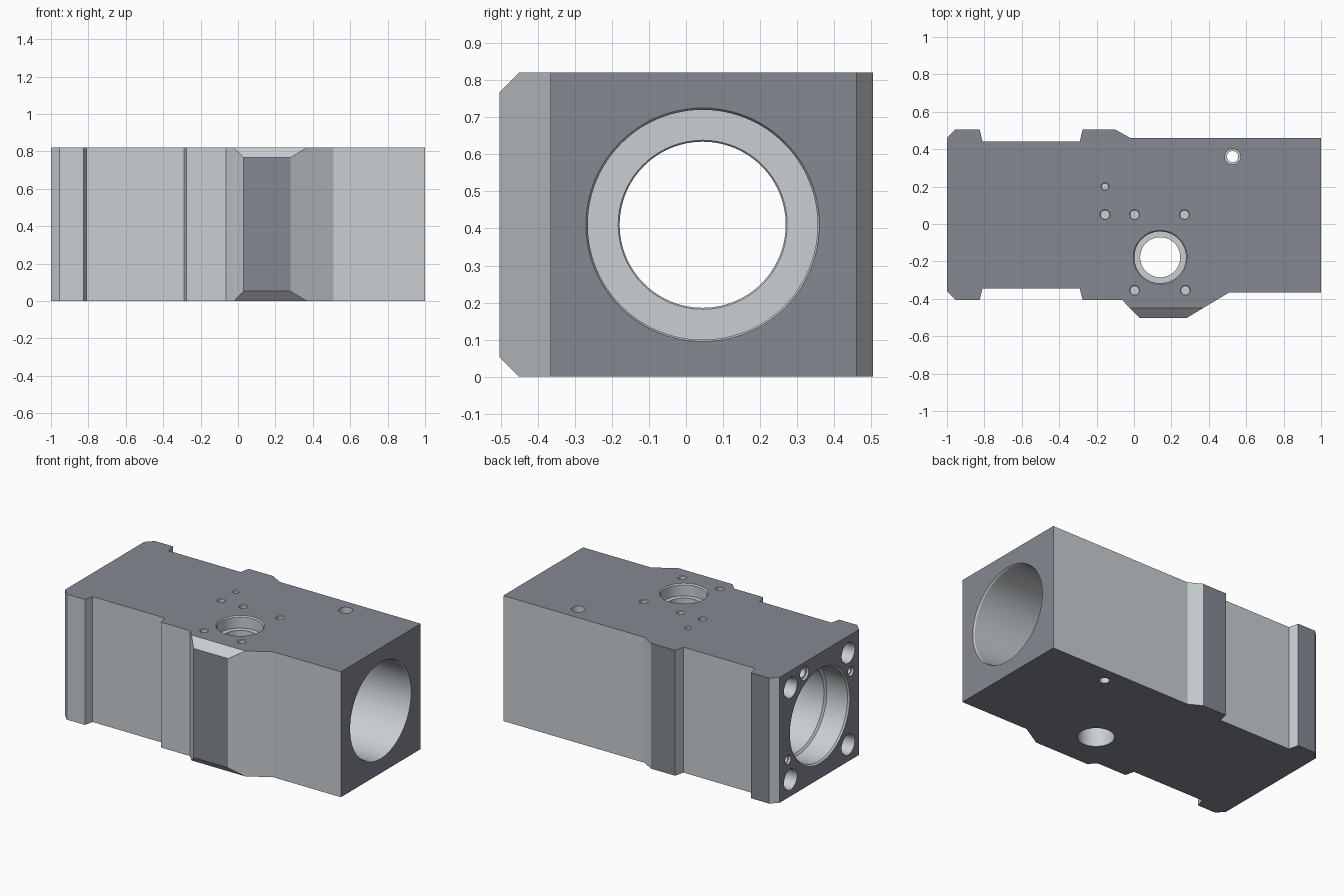
import bpy, bmesh, math
from mathutils import Matrix

if "Cube" in bpy.data.objects:
    bpy.data.objects.remove(bpy.data.objects["Cube"])

H = 0.82          # block height
CY, CZ = 0.045, 0.41   # main bore axis


def material(name, color):
    mat = bpy.data.materials.new(name)
    mat.diffuse_color = (*color, 1)
    mat.use_nodes = True
    mat.node_tree.nodes["Principled BSDF"].inputs["Base Color"].default_value = mat.diffuse_color
    return mat


def lathe(name, profile, loc, axis, seg=64):
    """Closed revolved cutter: profile is (distance along axis, radius)."""
    bm = bmesh.new()
    rings = []
    for d, r in profile:
        rings.append([bm.verts.new((r * math.cos(2 * math.pi * i / seg),
                                    r * math.sin(2 * math.pi * i / seg), d))
                      for i in range(seg)])
    for a, b in zip(rings, rings[1:]):
        for i in range(seg):
            j = (i + 1) % seg
            bm.faces.new((a[i], a[j], b[j], b[i]))
    bm.faces.new(rings[0][::-1])
    bm.faces.new(rings[-1])
    if axis == 'X':
        bm.transform(Matrix.Rotation(math.pi / 2, 4, 'Y'))
    bm.transform(Matrix.Translation(loc))
    bmesh.ops.recalc_face_normals(bm, faces=bm.faces)
    me = bpy.data.meshes.new(name)
    bm.to_mesh(me)
    bm.free()
    me.materials.append(light)
    ob = bpy.data.objects.new(name, me)
    ob.hide_render = True
    bpy.context.collection.objects.link(ob)
    return ob


light = material("light_metal", (.59, .625, .65))
dark = material("dark_metal", (.233, .247, .285))

# Block: plan outline extruded upwards
back = [(-1, .46), (-.955, .505), (-.825, .505), (-.81, .44), (-.29, .44),
        (-.275, .505), (-.1, .505), (-.02, .46), (1, .46)]
front = [(1, -.365), (.51, -.365), (.28, -.503), (.03, -.503), (-.065, -.405),
         (-.275, -.405), (-.29, -.345), (-.81, -.345), (-.825, -.405),
         (-.955, -.405), (-1, -.36)]
bm = bmesh.new()
base = bm.faces.new([bm.verts.new((x, y, 0)) for x, y in back + front])
ext = bmesh.ops.extrude_face_region(bm, geom=[base])
bmesh.ops.translate(bm, vec=(0, 0, H),
                    verts=[v for v in ext['geom'] if isinstance(v, bmesh.types.BMVert)])

# 45 degree chamfers on the top and bottom of the front boss
for z, s in ((H, 1), (0, -1)):
    bmesh.ops.bisect_plane(bm, geom=bm.verts[:] + bm.edges[:] + bm.faces[:],
                           plane_co=(0, -.45, z), plane_no=(0, -1, s),
                           clear_outer=True)
    bmesh.ops.holes_fill(bm, edges=[e for e in bm.edges if e.is_boundary], sides=0)
bmesh.ops.recalc_face_normals(bm, faces=bm.faces)

# Dark ends, top, bottom and outermost pads; light side walls
bm.normal_update()
for f in bm.faces:
    n = f.normal
    pad = abs(n.y) > .99 and abs(f.calc_center_median().y) > .5
    f.material_index = int(abs(n.z) > .99 or abs(n.x) > .99 or pad)
me = bpy.data.meshes.new("valve_block")
bm.to_mesh(me)
bm.free()
me.materials.append(light)
me.materials.append(dark)
block = bpy.data.objects.new("valve_block", me)
bpy.context.collection.objects.link(block)

cutters = []

# Stepped main bore with a narrow web in the middle
cutters.append(lathe("main_bore", [
    (-1.05, .31), (-1, .31), (-.99, .30), (-.84, .30), (-.83, .285), (-.30, .285),
    (-.30, .228), (-.295, .224), (-.055, .224), (-.05, .228), (-.05, .31),
    (.99, .31), (1, .315), (1.05, .315)], (0, CY, CZ), 'X', 96))

# Vertical port with counterbore
cutters.append(lathe("vertical_port", [
    (-.05, .107), (.74, .107), (.74, .138), (.812, .138),
    (H, .144), (.9, .144)], (.14, -.178, 0), 'Z'))

# Through hole near the back edge
cutters.append(lathe("through_hole", [
    (-.05, .03), (.77, .03), (.77, .042), (.9, .042)], (.527, .36, 0), 'Z', 32))

# Small flat-bottomed holes in the top
for x, y, r in ((-.155, .2, .021), (-.155, .05, .027), (.003, .05, .027),
                (.27, .05, .027), (.003, -.355, .027), (.275, -.355, .027)):
    cutters.append(lathe("top_hole", [(.75, r - .004), (H - .004, r - .004),
                                      (H, r), (.9, r)], (x, y, 0), 'Z', 24))

# Corner bolt holes in the left end
for sy in (-1, 1):
    for sz in (-1, 1):
        cutters.append(lathe("bolt_hole", [(-1.05, .068), (-1, .068), (-.99, .062),
                                           (-.70, .062)],
                             (0, .05 + sy * .298, CZ + sz * .30), 'X', 32))

# Dowel and drain holes in the left end
for y, z, r in ((-.275, .58, .03), (.375, .25, .03), (.205, .75, .045)):
    cutters.append(lathe("dowel_hole", [(-1.05, r), (-.985, r), (-.985, r * .7),
                                        (-.88, r * .7)], (0, y, z), 'X', 24))

# Cut everything and shade
bpy.context.view_layer.objects.active = block
block.select_set(True)
for c in cutters:
    mod = block.modifiers.new("cut", 'BOOLEAN')
    mod.operation = 'DIFFERENCE'
    mod.solver = 'EXACT'
    mod.object = c
    bpy.ops.object.modifier_apply(modifier=mod.name)
    bpy.data.objects.remove(c, do_unlink=True)
bpy.ops.object.shade_smooth_by_angle(angle=math.radians(20))
